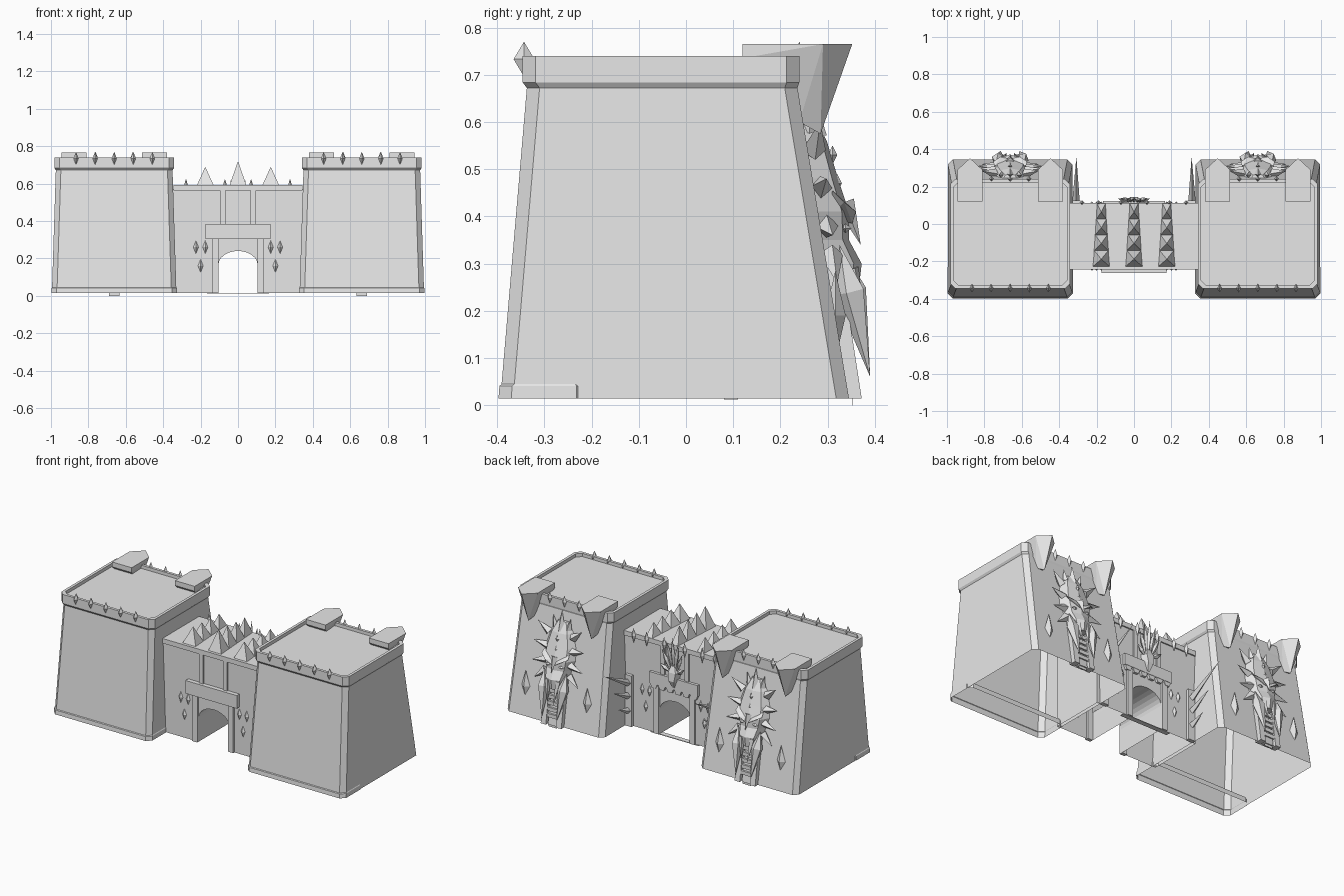
import bpy, bmesh, math
from mathutils import Vector

if "Cube" in bpy.data.objects:
    bpy.data.objects.remove(bpy.data.objects["Cube"])

stone = bpy.data.materials.new("grey_stone")
stone.use_nodes = True
stone.diffuse_color = (0.8, 0.8, 0.8, 1)
stone.node_tree.nodes["Principled BSDF"].inputs["Base Color"].default_value = (0.8, 0.8, 0.8, 1)


def finish(name, bm, at=(0, 0, 0)):
    bmesh.ops.recalc_face_normals(bm, faces=bm.faces[:])
    mesh = bpy.data.meshes.new(name)
    bm.to_mesh(mesh)
    bm.free()
    mesh.materials.append(stone)
    ob = bpy.data.objects.new(name, mesh)
    ob.location = at
    bpy.context.collection.objects.link(ob)
    return ob


def hull(name, points, at=(0, 0, 0)):
    bm = bmesh.new()
    for p in points:
        bm.verts.new(p)
    res = bmesh.ops.convex_hull(bm, input=bm.verts[:])
    junk = [v for v in res["geom_interior"] if isinstance(v, bmesh.types.BMVert)]
    bmesh.ops.delete(bm, geom=junk, context="VERTS")
    bmesh.ops.dissolve_limit(bm, angle_limit=0.01, verts=bm.verts[:], edges=bm.edges[:])
    return finish(name, bm, at)


def box(name, x0, x1, y0, y1, z0, z1, at=(0, 0, 0)):
    return hull(name, [(x, y, z) for x in (x0, x1) for y in (y0, y1) for z in (z0, z1)], at)


def loft(name, rings, at=(0, 0, 0), caps=(0, -1)):
    bm = bmesh.new()
    rows = [[bm.verts.new(p) for p in ring] for ring in rings]
    n = len(rows[0])
    for a, b in zip(rows, rows[1:]):
        for i in range(n):
            j = (i + 1) % n
            bm.faces.new((a[i], a[j], b[j], b[i]))
    for c in caps:
        bm.faces.new(rows[c])
    return finish(name, bm, at)


def octagon(hw, y0, y1, z, c=0.027):
    # rectangle with chamfered corners
    return [(-hw + c, y0, z), (hw - c, y0, z), (hw, y0 + c, z), (hw, y1 - c, z),
            (hw - c, y1, z), (-hw + c, y1, z), (-hw, y1 - c, z), (-hw, y0 + c, z)]


def spike(name, root, tip, radius, at=(0, 0, 0), sides=4, bulge=0.0):
    # pointed cone; bulge > 0 makes a blade that is widest part way along
    a, b = Vector(root), Vector(tip)
    q = (b - a).to_track_quat("Z", "Y")
    ring = [a.lerp(b, bulge) + q @ Vector((radius * math.cos(t), radius * math.sin(t), 0))
            for t in (2 * math.pi * i / sides for i in range(sides))]
    return hull(name, ring + [b] + ([a] if bulge else []), at)


def stud(name, x, y, z, w, h, depth, at=(0, 0, 0)):
    # upright diamond
    hull(name, [(x - w, y, z), (x + w, y, z), (x, y - depth, z), (x, y + depth, z),
                (x, y, z - h), (x, y, z + h)], at)


def wall(z):
    # back face of a tower at height z
    return 0.345 - 0.165 * (z - 0.015)


def tower(cx):
    at = (cx, 0, 0)
    # shell is open underneath
    loft("tower", [octagon(0.333, -0.393, 0.345, 0.015), octagon(0.312, -0.337, 0.236, 0.672),
                   octagon(0.32, -0.346, 0.24, 0.684), octagon(0.32, -0.346, 0.24, 0.74),
                   octagon(0.303, -0.329, 0.223, 0.74), octagon(0.303, -0.329, 0.223, 0.72)], at, caps=(-1,))
    loft("tower_plinth", [octagon(0.336, -0.397, -0.205, 0.015), octagon(0.335, -0.395, -0.205, 0.041),
                          octagon(0.331, -0.388, -0.209, 0.047)], at, caps=())
    for i in range(5):
        stud("parapet_stud", -0.204 + 0.102 * i, -0.343, 0.733, 0.015, 0.037, 0.022, at)
    for x in (-0.1, 0, 0.1):
        stud("rear_parapet_stud", x, 0.24, 0.733, 0.015, 0.037, 0.015, at)
    for s in (-1, 1):
        # corner horn
        hx = s * 0.215
        hull("corner_horn", [(hx - 0.067, 0.12, 0.735), (hx + 0.067, 0.12, 0.735),
                             (hx - 0.067, 0.12, 0.765), (hx + 0.067, 0.12, 0.765),
                             (hx - 0.067, 0.29, 0.765), (hx + 0.067, 0.29, 0.765),
                             (hx, 0.352, 0.765), (hx - 0.02, 0.24, 0.6), (hx + 0.02, 0.24, 0.6),
                             (hx, 0.285, 0.575)], at)
        stud("wall_stud", s * 0.21, wall(0.19), 0.19, 0.028, 0.095, 0.022, at)
    mask(at)


def mask(at):
    # carved face: height, half width, front depth
    rows = [(0.62, 0.04, 0.268), (0.56, 0.08, 0.298), (0.48, 0.105, 0.322), (0.41, 0.11, 0.345),
            (0.35, 0.09, 0.345), (0.30, 0.075, 0.372), (0.24, 0.05, 0.365)]
    rings = []
    for z, w, f in rows:
        b = wall(z) - 0.01
        m = b + 0.8 * (f - b)
        rings.append([(-w, b, z), (-0.65 * w, m, z), (0, f, z), (0.65 * w, m, z), (w, b, z)])
    loft("mask_face", rings, at)
    spike("mask_crest", (0, 0.27, 0.57), (0, 0.262, 0.69), 0.028, at)
    spike("mask_nose", (0, 0.335, 0.43), (0, 0.37, 0.34), 0.022, at)
    for z in (0.53, 0.47):
        stud("mask_brow_gem", 0, wall(z) + 0.05, z, 0.012, 0.02, 0.01, at)
    for s in (-1, 1):
        hull("mask_brow", [(s * 0.012, 0.352, 0.385), (s * 0.012, 0.335, 0.41), (s * 0.09, 0.335, 0.43),
                           (s * 0.085, 0.31, 0.455), (s * 0.05, 0.36, 0.41), (s * 0.02, 0.3, 0.4)], at)
        stud("mask_eye", s * 0.045, 0.338, 0.375, 0.018, 0.01, 0.012, at)
        spike("crest_side_spike", (s * 0.045, 0.262, 0.58), (s * 0.06, 0.262, 0.65), 0.02, at)
        # rays around the face
        for angle, z in ((40, 0.54), (12, 0.46), (-12, 0.38), (-40, 0.32)):
            a = math.radians(angle)
            root = Vector((s * 0.08, wall(z) + 0.012, z))
            spike("mask_ray", root, root + Vector((s * 0.095 * math.cos(a), 0.014, 0.095 * math.sin(a))),
                  0.026, at)
        # tusks and jaw
        spike("outer_tusk", (s * 0.075, 0.325, 0.34), (s * 0.05, 0.39, 0.06), 0.034, at, 5, 0.35)
        spike("inner_tusk", (s * 0.035, 0.35, 0.29), (s * 0.02, 0.38, 0.15), 0.018, at)
        hull("jaw_strip", [(s * x, wall(z) + d, z) for x in (0.035, 0.07)
                           for z, e in ((0.015, 0.027), (0.3, 0.03)) for d in (-0.02, e)], at)
    for i in range(6):
        z = 0.06 + 0.036 * i
        box("jaw_rib", -0.035, 0.035, wall(z) - 0.02, wall(z) + 0.024, z, z + 0.022, at)
    hull("jaw_spine", [(x, wall(z) + d, z) for x in (-0.028, 0.028) for z in (0.015, 0.28)
                       for d in (-0.02, 0.016)], at)
    box("jaw_foot", -0.028, 0.028, 0.352, 0.354, 0, 0.05, at)


def gatehouse():
    # wall profile with the arch, extruded through its depth, open underneath
    arch = [(0.105 * math.cos(t), 0.165 + 0.075 * math.sin(t))
            for t in (math.pi * i / 12 for i in range(13))]
    outline = [(-0.35, 0.015), (-0.35, 0.57), (0.35, 0.57), (0.35, 0.015), (0.105, 0.015)]
    outline += arch + [(-0.105, 0.015)]
    bm = bmesh.new()
    face = bm.faces.new([bm.verts.new((x, -0.235, z)) for x, z in outline])
    ext = bmesh.ops.extrude_face_region(bm, geom=[face])
    moved = [v for v in ext["geom"] if isinstance(v, bmesh.types.BMVert)]
    bmesh.ops.translate(bm, verts=moved, vec=(0, 0.34, 0))
    under = [f for f in bm.faces if all(v.co.z < 0.02 for v in f.verts)]
    bmesh.ops.delete(bm, geom=under, context="FACES")
    finish("gate_wall", bm)
    box("gate_roof", -0.345, 0.345, -0.244, 0.113, 0.563, 0.592)
    box("front_lintel", -0.175, 0.175, -0.262, -0.23, 0.305, 0.385)
    box("rear_lintel", -0.165, 0.165, 0.1, 0.122, 0.32, 0.39)
    box("threshold", -0.165, 0.165, 0.08, 0.11, 0.012, 0.016)
    for i in range(6):
        x = -0.1375 + 0.055 * i
        hull("lintel_scallop", [(x + dx, y, z) for y in (0.1, 0.12)
                                for dx, z in ((-0.026, 0.325), (0.026, 0.325), (-0.014, 0.295), (0.014, 0.295))])
    for s in (-1, 1):
        for y in (-0.236, 0.106):
            box("gate_jamb", s * 0.105, s * 0.14, y - 0.011, y + 0.011, 0.015, 0.31)
            for x, z in ((0.225, 0.26), (0.175, 0.26), (0.2, 0.16)):
                stud("gate_stud", s * x, y, z, 0.014, 0.035, 0.014)
        box("gate_pilaster", s * 0.068, s * 0.096, -0.244, -0.23, 0.385, 0.565)
        box("rear_pilaster", s * 0.068, s * 0.096, 0.1, 0.113, 0.385, 0.565)
        for x in (0.07, 0.19, 0.278):
            stud("roof_edge_stud", s * x, 0.113, 0.58, 0.014, 0.046, 0.014)
        # spiked post beside the tower
        box("spiked_post", s * 0.285, s * 0.33, 0.1, 0.125, 0.015, 0.33)
        for z, reach, rise in ((0.28, 0.24, 0.13), (0.2, 0.15, 0.07), (0.11, 0.1, 0.04)):
            spike("post_spike", (s * 0.31, 0.12, z), (s * 0.308, 0.12 + reach, z + rise), 0.02)


def roof_teeth():
    # three tapering rows of overlapping teeth that shrink toward the back
    for x, height in ((-0.175, 0.1), (0, 0.13), (0.175, 0.1)):
        for i in range(4):
            y = -0.228 + 0.084 * i
            w, h = 0.046 - 0.006 * i, height * (1 - 0.06 * i)
            hull("roof_tooth", [(x + s * f * w, y + d, 0.588) for s in (-1, 1)
                                for f, d in ((1, 0), (0.85, 0.088))] + [(x, y + 0.04, 0.59 + h)])


def gate_emblem():
    # small skull with a fan of blades over a crossbar
    loft("emblem_skull", [[(-w, 0.1, z), (-0.6 * w, f, z), (0.6 * w, f, z), (w, 0.1, z)]
                          for z, w, f in ((0.335, 0.012, 0.125), (0.38, 0.03, 0.145),
                                          (0.43, 0.042, 0.14), (0.47, 0.02, 0.125))])
    for tx, tz in ((0, 0.65), (0.04, 0.62), (-0.04, 0.62), (0.07, 0.56), (-0.07, 0.56),
                   (0.085, 0.47), (-0.085, 0.47)):
        spike("emblem_blade", (0.2 * tx, 0.12, 0.42), (tx, 0.135, tz), 0.014, bulge=0.55)


for side in (-1, 1):
    tower(side * 0.662)
gatehouse()
roof_teeth()
gate_emblem()
